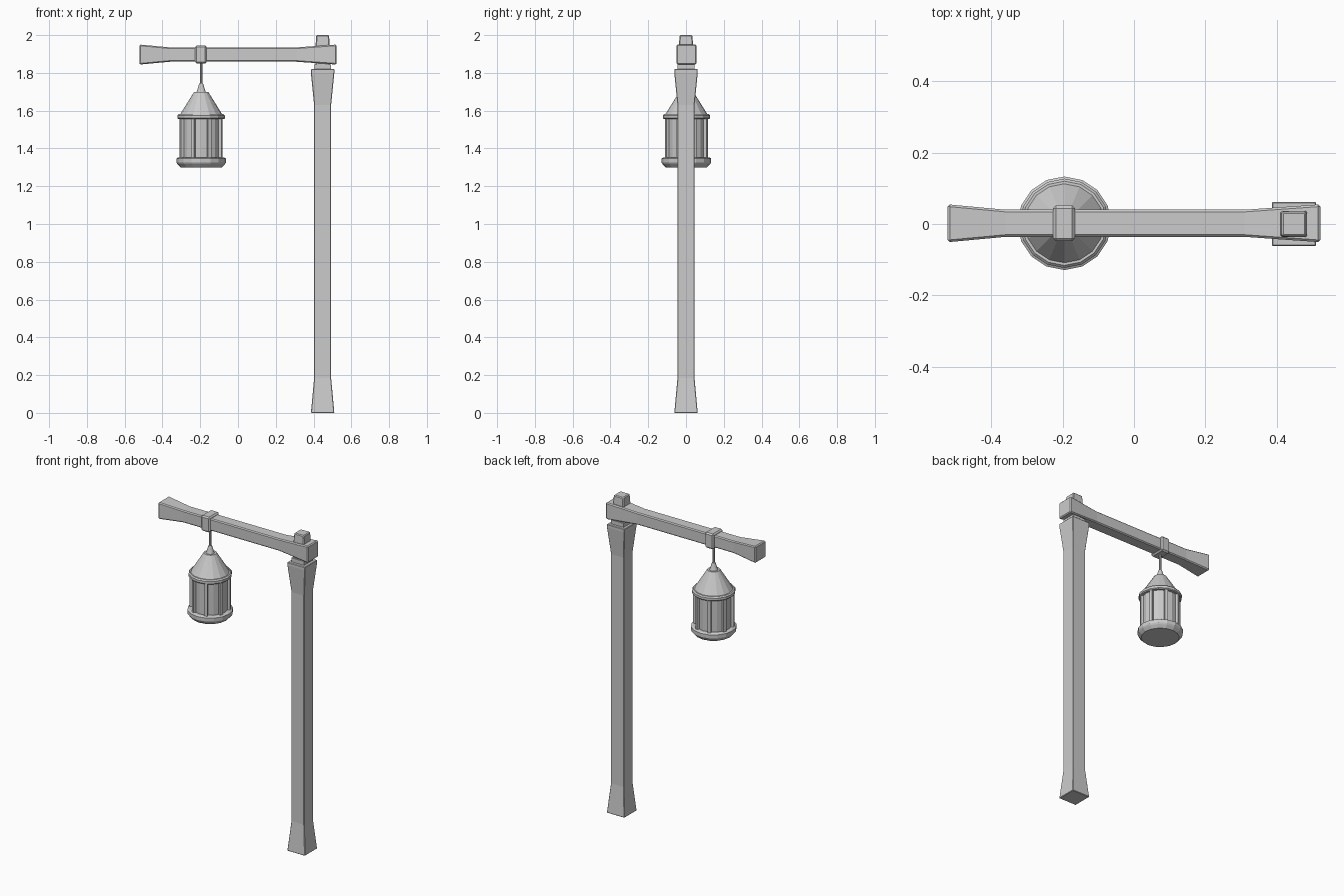
import bpy, bmesh, math
from mathutils import Vector, Matrix

if "Cube" in bpy.data.objects:
    bpy.data.objects.remove(bpy.data.objects["Cube"])

LX, LY = -0.195, 0.002   # lantern axis
PX = 0.448               # post axis


def finish(name, bm, bevel=0.0):
    bmesh.ops.recalc_face_normals(bm, faces=bm.faces)
    me = bpy.data.meshes.new(name)
    bm.to_mesh(me)
    bm.free()
    ob = bpy.data.objects.new(name, me)
    bpy.context.collection.objects.link(ob)
    if bevel:
        m = ob.modifiers.new("bevel", 'BEVEL')
        m.width = bevel
        m.segments = 1
        m.limit_method = 'ANGLE'
        m.angle_limit = math.radians(40)
    return ob


def loft(name, rings, matrix, bevel=0.0):
    """Skin a list of point rings into a closed solid."""
    bm = bmesh.new()
    vs = [[bm.verts.new(matrix @ Vector(p)) for p in r] for r in rings]
    n = len(vs[0])
    for a, b in zip(vs, vs[1:]):
        for i in range(n):
            j = (i + 1) % n
            bm.faces.new((a[i], a[j], b[j], b[i]))
    bm.faces.new(vs[0])
    bm.faces.new(vs[-1])
    return finish(name, bm, bevel)


def square_loft(name, profile, matrix, bevel=0.0):
    """profile: (half width, height along local z)."""
    rings = [[(-w, -w, z), (w, -w, z), (w, w, z), (-w, w, z)] for w, z in profile]
    return loft(name, rings, matrix, bevel)


def turned(name, profile, sides=16):
    """profile: (radius, z) around the lantern axis."""
    rings = [[(r * math.cos(math.tau * i / sides), r * math.sin(math.tau * i / sides), z)
              for i in range(sides)] for r, z in profile]
    return loft(name, rings, Matrix.Translation((LX, LY, 0)))


def box(name, size, loc, bevel=0.0, rot=0.0):
    bm = bmesh.new()
    bmesh.ops.create_cube(bm, size=1)
    bmesh.ops.scale(bm, vec=size, verts=bm.verts)
    bm.transform(Matrix.Translation(loc) @ Matrix.Rotation(rot, 4, 'Z'))
    return finish(name, bm, bevel)


# Upright post with flared ends, neck and the tenon through the beam
post = Matrix.Translation((PX, 0, 0))
square_loft("post", [(.062, 0), (.045, .185), (.045, 1.63), (.062, 1.80), (.062, 1.82)],
            post, .003)
square_loft("post_neck", [(.044, 1.81), (.044, 1.845)], post)
square_loft("post_tenon", [(.037, 1.83), (.037, 1.95), (.034, 2.0)], post, .005)

# Horizontal beam with flared ends, lofted along x
beam = Matrix.Translation((0, .002, 1.897)) @ Matrix.Rotation(math.pi / 2, 4, 'Y')
square_loft("beam", [(.053, -.522), (.038, -.36), (.038, .31), (.053, .522)], beam, .006)

# Strap around the beam and the hanging rod
box("beam_strap", (.061, .10, .097), (LX - .001, .002, 1.897), .008)
turned("hanging_rod", [(.006, 1.735), (.006, 1.86)], 8)

# Lantern roof, finial, rims and glass
turned("lantern_finial", [(.026, 1.695), (.019, 1.715), (.010, 1.745)])
turned("lantern_roof", [(.115, 1.575), (.037, 1.70)])
turned("roof_rim", [(.120, 1.555), (.125, 1.56), (.125, 1.575), (.118, 1.582)])
turned("lantern_glass", [(.105, 1.34), (.105, 1.565)])
turned("lantern_base", [(.110, 1.30), (.126, 1.317), (.131, 1.325), (.131, 1.347), (.121, 1.353)])

# Eight upright bars round the glass
for i in range(8):
    a = math.tau * (i + .5) / 8
    box(f"lantern_bar_{i + 1}", (.024, .018, .22),
        (LX + .107 * math.cos(a), LY + .107 * math.sin(a), 1.455), 0, a)
